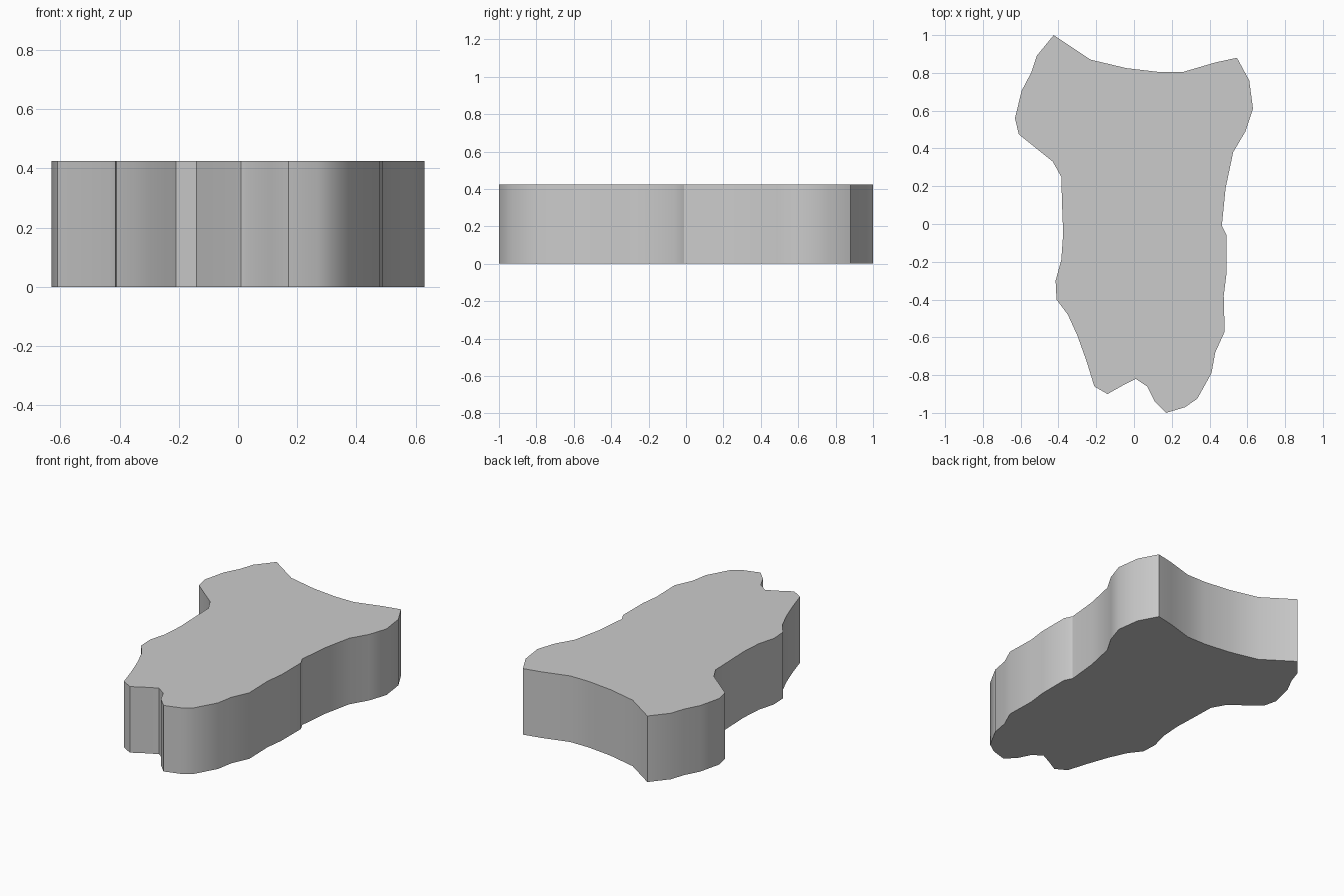
import bpy
import bmesh
import math

cube = bpy.data.objects.get("Cube")
if cube:
    bpy.data.objects.remove(cube, do_unlink=True)

HEIGHT = 0.425

# Slab outline, counter-clockwise from the front notch
OUTLINE = [
    (0.01, -0.82), (0.07, -0.86), (0.11, -0.94), (0.17, -1.0), (0.27, -0.97),
    (0.335, -0.925), (0.41, -0.79), (0.43, -0.68), (0.48, -0.57), (0.475, -0.38),
    (0.49, -0.26), (0.49, -0.06), (0.465, -0.01), (0.485, 0.19), (0.525, 0.38),
    (0.59, 0.49), (0.63, 0.61), (0.61, 0.76), (0.545, 0.88), (0.43, 0.855),
    (0.26, 0.805), (0.13, 0.805), (-0.04, 0.825), (-0.23, 0.87), (-0.425, 1.0),
    (-0.515, 0.89), (-0.545, 0.80), (-0.595, 0.705), (-0.63, 0.56), (-0.61, 0.475),
    (-0.43, 0.33), (-0.385, 0.25), (-0.38, 0.08), (-0.375, -0.05), (-0.385, -0.19),
    (-0.415, -0.30), (-0.41, -0.40), (-0.35, -0.48), (-0.30, -0.59), (-0.25, -0.73),
    (-0.21, -0.86), (-0.14, -0.90), (-0.06, -0.855),
]

grey = bpy.data.materials.new("stone grey")
grey.use_nodes = True
colour = (0.6, 0.6, 0.6, 1.0)
grey.diffuse_color = colour
grey.node_tree.nodes["Principled BSDF"].inputs["Base Color"].default_value = colour

# Extrude the outline into a flat-topped slab
bm = bmesh.new()
base = bm.faces.new([bm.verts.new((x, y, 0)) for x, y in OUTLINE])
raised = bmesh.ops.extrude_face_region(bm, geom=[base], use_keep_orig=True)
top_verts = [v for v in raised["geom"] if isinstance(v, bmesh.types.BMVert)]
bmesh.ops.translate(bm, vec=(0, 0, HEIGHT), verts=top_verts)
bmesh.ops.recalc_face_normals(bm, faces=bm.faces)

mesh = bpy.data.meshes.new("slab")
bm.to_mesh(mesh)
bm.free()
mesh.materials.append(grey)
slab = bpy.data.objects.new("slab", mesh)
bpy.context.collection.objects.link(slab)

# Smooth walls with crisp rims and corners
bpy.ops.object.select_all(action='DESELECT')
slab.select_set(True)
bpy.context.view_layer.objects.active = slab
bpy.ops.object.shade_smooth_by_angle(angle=math.radians(30))
